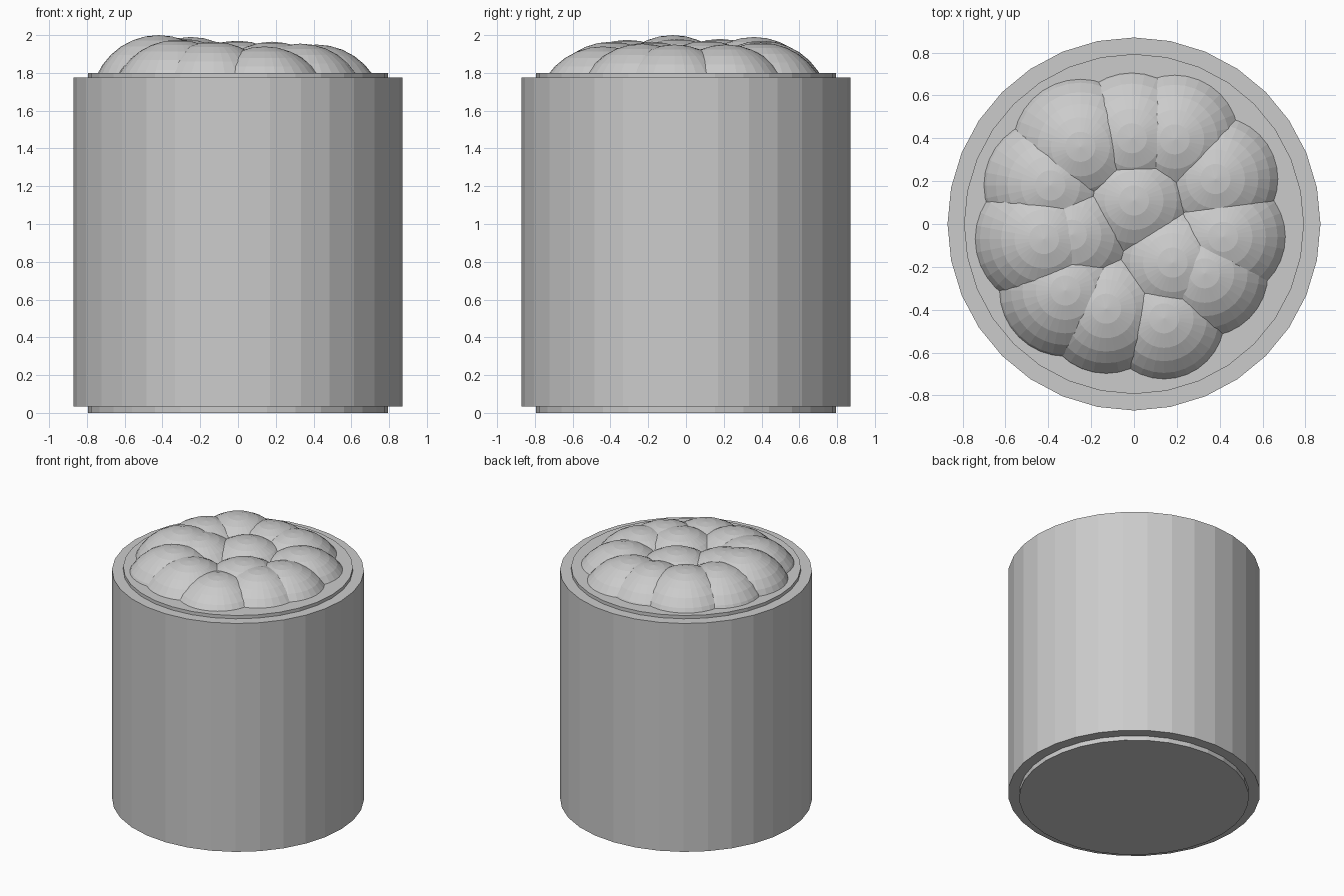
import bpy

cube = bpy.data.objects.get("Cube")
if cube:
    bpy.data.objects.remove(cube, do_unlink=True)

# One plain grey for everything
grey = bpy.data.materials.new("plain_grey")
grey.use_nodes = True
colour = (0.6, 0.6, 0.6, 1)
grey.diffuse_color = colour
for node in grey.node_tree.nodes:
    if node.type == 'BSDF_PRINCIPLED':
        node.inputs["Base Color"].default_value = colour


def finish(name):
    obj = bpy.context.object
    obj.name = name
    obj.data.name = name
    obj.data.materials.clear()
    obj.data.materials.append(grey)
    bpy.ops.object.shade_flat()
    return obj


def drum(name, radius, bottom, top):
    bpy.ops.mesh.primitive_cylinder_add(
        vertices=32, radius=radius, depth=top - bottom,
        location=(0, 0, (bottom + top) / 2))
    return finish(name)


# Cup: an outer sleeve around a slightly taller core
CORE_TOP = 1.8
drum("outer_sleeve", 0.87, 0.035, 1.775)
drum("inner_core", 0.793, 0, CORE_TOP)

# Foam: overlapping spheres of one size, sunk to different depths
BUBBLE_RADIUS = 0.36


def bubble(name, x, y, rise):
    bpy.ops.mesh.primitive_uv_sphere_add(
        segments=32, ring_count=16, radius=BUBBLE_RADIUS,
        location=(x, y, CORE_TOP + rise - BUBBLE_RADIUS))
    return finish(name)


bubble("centre_bubble", 0, 0.11, 0.17)
bubble("inner_front_bubble", 0.18, -0.18, 0.165)
bubble("inner_right_bubble", -0.29, -0.05, 0.18)

ring = [
    (-0.01, 0.40, 0.17), (0.19, 0.395, 0.16), (0.38, 0.21, 0.15),
    (0.415, -0.06, 0.15), (0.33, -0.23, 0.155), (0.14, -0.44, 0.14),
    (-0.13, -0.395, 0.165), (-0.32, -0.31, 0.175), (-0.42, -0.07, 0.2),
    (-0.39, 0.18, 0.18), (-0.25, 0.36, 0.19),
]
for number, (x, y, rise) in enumerate(ring, 1):
    bubble(f"ring_bubble_{number}", x, y, rise)
